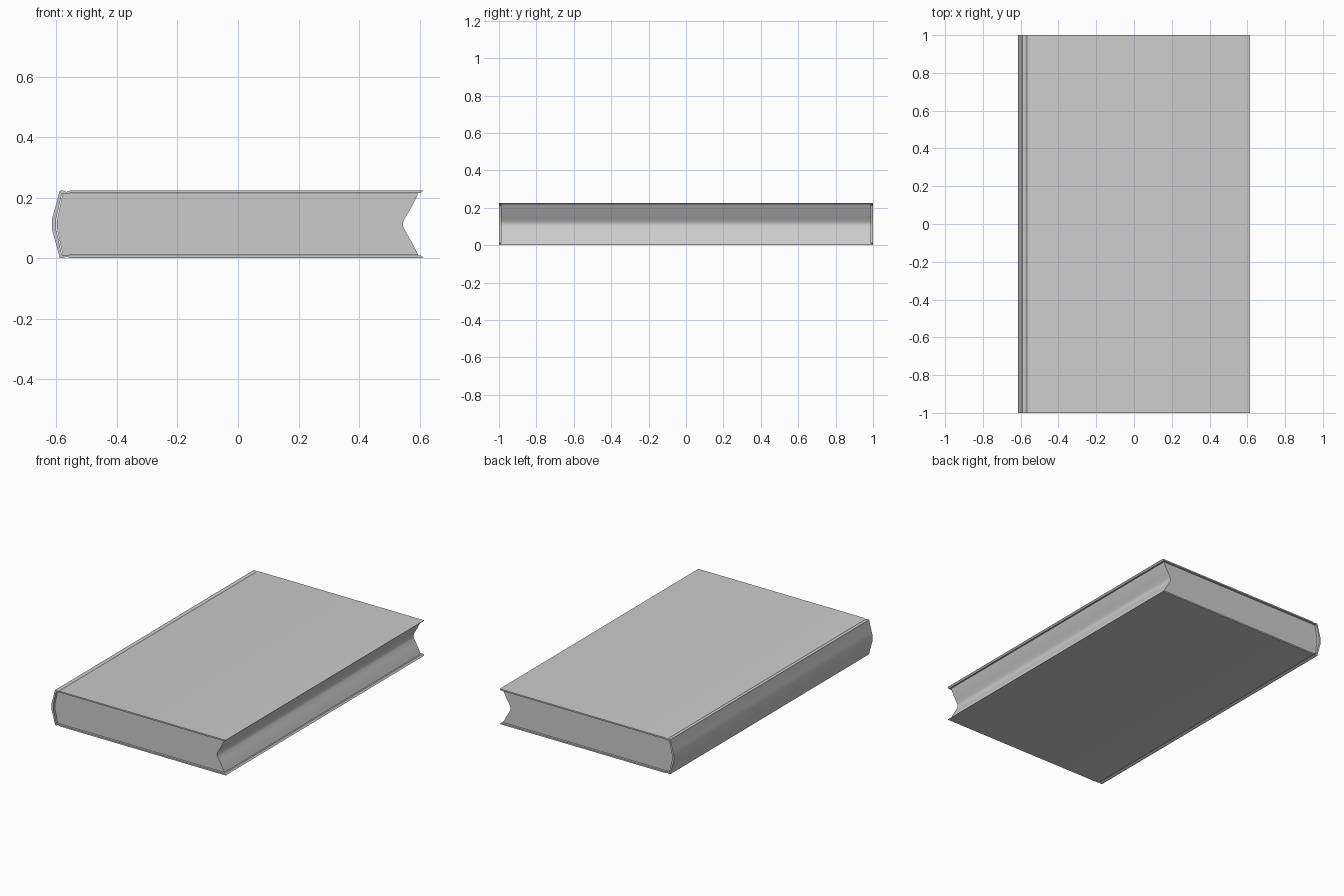
import bpy, bmesh

if "Cube" in bpy.data.objects:
    bpy.data.objects.remove(bpy.data.objects["Cube"])

MID = 0.112  # half the thickness of the book


def mirrored(half):
    """Upper half of a profile (x, height above middle) -> full list, top to bottom."""
    return half + [(x, -h) for x, h in reversed(half) if h > 0]


def extrude_profile(name, points, half_length):
    bm = bmesh.new()
    ends = [[bm.verts.new((x, y, MID + h)) for x, h in points]
            for y in (-half_length, half_length)]
    front, back = ends
    n = len(points)
    bm.faces.new(front)
    bm.faces.new(back[::-1])
    for i in range(n):
        j = (i + 1) % n
        bm.faces.new((front[j], front[i], back[i], back[j]))
    bmesh.ops.recalc_face_normals(bm, faces=bm.faces)
    bmesh.ops.triangulate(bm, faces=[f for f in bm.faces if len(f.verts) > 4])
    mesh = bpy.data.meshes.new(name)
    bm.to_mesh(mesh)
    bm.free()
    obj = bpy.data.objects.new(name, mesh)
    bpy.context.collection.objects.link(obj)
    bpy.ops.object.select_all(action='DESELECT')
    bpy.context.view_layer.objects.active = obj
    obj.select_set(True)
    bpy.ops.object.shade_smooth_by_angle(angle=0.5)
    return obj


# Hard cover: boards, hinge groove and rounded spine in one folded band
outer = [(0.613, 0.112), (-0.553, 0.112), (-0.567, 0.107), (-0.580, 0.112),
         (-0.590, 0.110), (-0.597, 0.080), (-0.607, 0.045), (-0.614, 0.020), (-0.615, 0.0)]
inner = [(0.604, 0.103), (-0.553, 0.103), (-0.567, 0.101), (-0.582, 0.101),
         (-0.587, 0.080), (-0.594, 0.045), (-0.601, 0.020), (-0.602, 0.0)]
extrude_profile("cover", mirrored(outer) + mirrored(inner)[::-1], 1.0)

# Page block: rounded back and hollow fore-edge
back_edge = [(-0.579, 0.102), (-0.584, 0.080), (-0.591, 0.045), (-0.597, 0.020), (-0.598, 0.0)]
fore_edge = [(0.596, 0.102), (0.590, 0.090), (0.576, 0.062), (0.562, 0.038),
             (0.550, 0.018), (0.546, 0.008), (0.545, 0.0)]
extrude_profile("pages", mirrored(back_edge) + mirrored(fore_edge)[::-1], 0.988)
